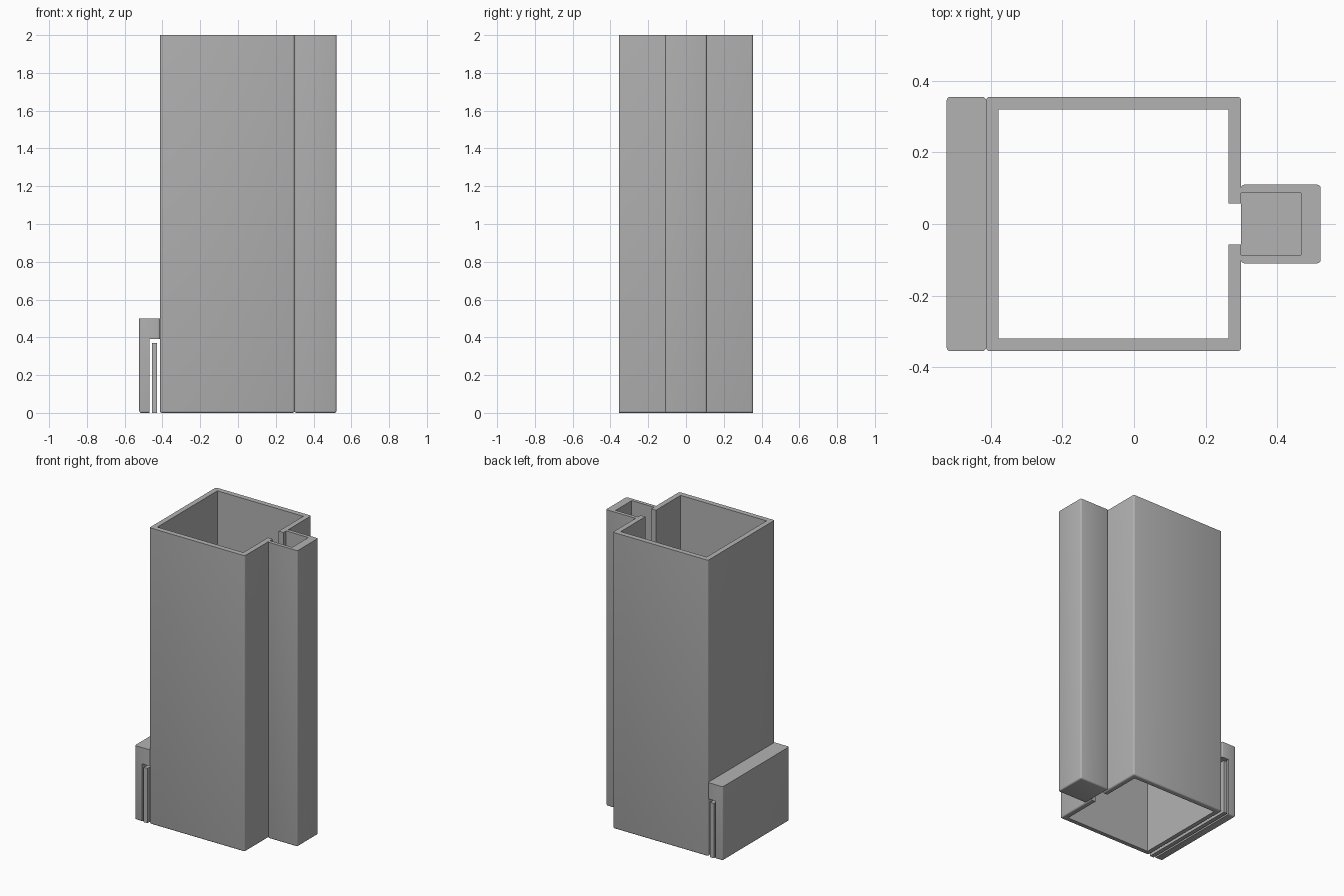
import bpy, bmesh
from mathutils import Vector

cube = bpy.data.objects.get("Cube")
if cube:
    bpy.data.objects.remove(cube, do_unlink=True)

GREY = (0.45, 0.45, 0.45, 1.0)
grey = bpy.data.materials.new("plain grey")
grey.use_nodes = True
grey.diffuse_color = GREY
grey.node_tree.nodes["Principled BSDF"].inputs["Base Color"].default_value = GREY


def block(name, low, high, bevel=0.0):
    """Box between two corners; upright and bottom edges may be rounded."""
    low, high = Vector(low), Vector(high)
    bm = bmesh.new()
    bmesh.ops.create_cube(bm, size=1)
    for v in bm.verts:
        for i in range(3):
            v.co[i] = low[i] if v.co[i] < 0 else high[i]
    if bevel:
        edges = [e for e in bm.edges if min(v.co.z for v in e.verts) <= low.z]
        bmesh.ops.bevel(bm, geom=edges, offset=bevel, segments=3,
                        profile=0.5, affect='EDGES')
    mesh = bpy.data.meshes.new(name)
    bm.to_mesh(mesh)
    bm.free()
    mesh.materials.append(grey)
    obj = bpy.data.objects.new(name, mesh)
    bpy.context.collection.objects.link(obj)
    return obj


def cut(obj, low, high):
    """Carve a box out of a part."""
    cutter = block("cutter", low, high)
    cutter.hide_render = True
    mod = obj.modifiers.new("cut", 'BOOLEAN')
    mod.operation, mod.solver, mod.object = 'DIFFERENCE', 'EXACT', cutter
    bpy.context.view_layer.objects.active = obj
    bpy.ops.object.modifier_apply(modifier=mod.name)
    bpy.data.objects.remove(cutter, do_unlink=True)


HALF, BEVEL, TOP = 0.355, 0.01, 2.0

# Square tube, open at both ends, with a slot down one side
tube = block("main_tube", (-0.413, -HALF, 0), (0.299, HALF, TOP), BEVEL)
cut(tube, (-0.378, -0.32, -1), (0.264, 0.32, 3))
cut(tube, (0.2, -0.057, -1), (0.4, 0.057, 3))

# Narrow side channel with a floor, open toward the slot
channel = block("side_channel", (0.299, -0.11, 0), (0.521, 0.11, TOP), BEVEL)
cut(channel, (0.2, -0.086, 0.035), (0.466, 0.086, 3))

# Hooked clip at the base, with a loose strip in its gap
clip = block("clip_hook", (-0.523, -HALF, 0), (-0.413, HALF, 0.5), BEVEL)
cut(clip, (-0.468, -1, -1), (-0.3, 1, 0.39))
strip = block("clip_strip", (-0.456, -HALF, 0), (-0.428, HALF, 0.37))

# Smooth rounded corners, crisp flat edges
for part in (tube, channel, clip, strip):
    bpy.ops.object.select_all(action='DESELECT')
    part.select_set(True)
    bpy.context.view_layer.objects.active = part
    bpy.ops.object.shade_smooth_by_angle(angle=0.6)
